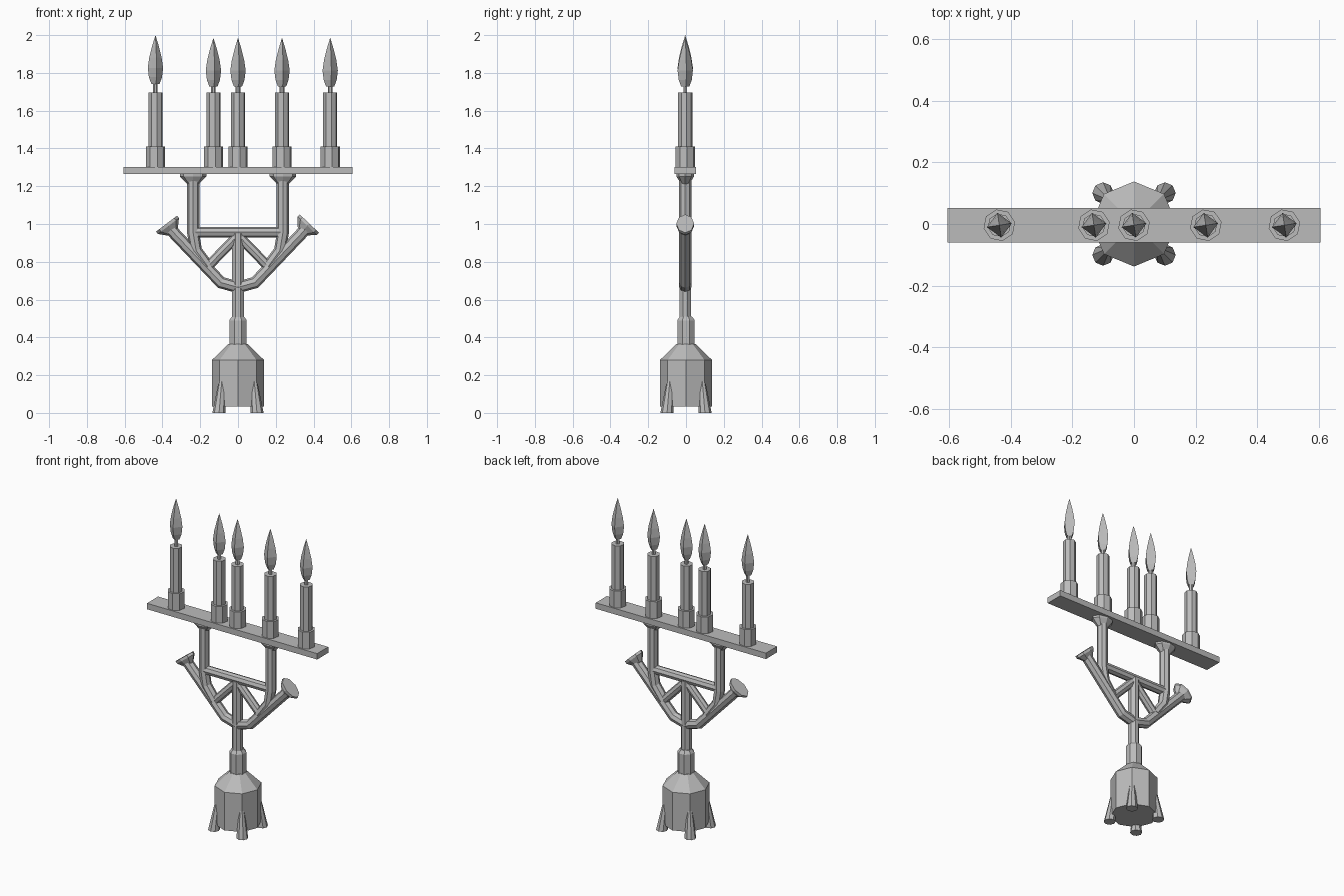
import bpy, bmesh, math
from mathutils import Matrix, Vector

cube = bpy.data.objects.get("Cube")
if cube:
    bpy.data.objects.remove(cube, do_unlink=True)

grey = bpy.data.materials.new("plain grey metal")
grey.use_nodes = True
grey.diffuse_color = (0.5, 0.5, 0.5, 1)
grey.node_tree.nodes["Principled BSDF"].inputs["Base Color"].default_value = (0.5, 0.5, 0.5, 1)

MID_Y = -0.004
TUBE = 0.032


def add_mesh(name, bm, matrix=Matrix()):
    bmesh.ops.remove_doubles(bm, verts=bm.verts, dist=1e-5)
    bmesh.ops.recalc_face_normals(bm, faces=bm.faces)
    bm.transform(matrix)
    mesh = bpy.data.meshes.new(name)
    bm.to_mesh(mesh)
    bm.free()
    mesh.materials.append(grey)
    obj = bpy.data.objects.new(name, mesh)
    bpy.context.collection.objects.link(obj)
    return obj


def lathe(name, profile, loc=(0, 0, 0), tilt=None, squash=1, turn=0, sides=8, fold=1):
    """Spin (radius, height) points into a faceted solid; fold pinches alternate corners."""
    bm = bmesh.new()
    rings = []
    for r, z in profile:
        ring = []
        for i in range(sides):
            a = turn + math.tau * i / sides
            k = r * (fold if i % 2 else 1)
            ring.append(bm.verts.new((k * math.cos(a), k * math.sin(a) * squash, z)))
        rings.append(ring)
    for low, high in zip(rings, rings[1:]):
        for i in range(sides):
            j = (i + 1) % sides
            bm.faces.new((low[i], low[j], high[j], high[i]))
    if profile[0][0] > 0:
        bm.faces.new(rings[0][::-1])
    if profile[-1][0] > 0:
        bm.faces.new(rings[-1])
    return add_mesh(name, bm, Matrix.Translation(loc) @ (tilt or Matrix()))


def tube(name, points, radius=TUBE):
    """Eight-sided pipe through (x, z) points in the candelabrum's plane."""
    curve = bpy.data.curves.new(name, 'CURVE')
    curve.dimensions = '3D'
    curve.bevel_depth = radius
    curve.bevel_resolution = 2
    curve.use_fill_caps = True
    spline = curve.splines.new('POLY')
    spline.use_smooth = False
    spline.points.add(len(points) - 1)
    for p, (x, z) in zip(spline.points, points):
        p.co = (x, MID_Y, z, 1)
    obj = bpy.data.objects.new(name, curve)
    bpy.context.collection.objects.link(obj)
    curve.materials.append(grey)
    return obj


# Bell-shaped base, collar and stem
lathe("base", [(0.138, 0.035), (0.138, 0.28), (0.05, 0.365)])
lathe("collar", [(0.05, 0.36), (0.05, 0.49), (0.035, 0.51)], turn=math.pi / 8)
lathe("stem", [(0.033, 0.5), (0.033, 0.95)], loc=(0, MID_Y, 0), turn=math.pi / 8)

# Four tapered feet leaning against the base
for i in range(4):
    a = math.pi / 4 + i * math.pi / 2
    out = Vector((math.cos(a), math.sin(a), 0))
    lean = Matrix.Shear('XY', 4, (-0.12 * out.x, -0.12 * out.y))
    lathe("foot", [(0.035, 0), (0.012, 0.205)], loc=out * 0.142, tilt=lean)

# Branching arms, struts and cross bar
tube("cross_bar", [(-0.235, 0.957), (0.235, 0.957)], 0.028)
tube("lower_arms", [(-0.36, 0.975), (-0.09, 0.69), (0, 0.665), (0.09, 0.69), (0.36, 0.975)])
cup = [(0.033, -0.055), (0.07, -0.016), (0.07, 0)]
for side, word in ((-1, "right"), (1, "left")):
    tube(word + "_upright", [(side * x, z) for x, z in
                             ((0.237, 1.25), (0.237, 0.95), (0.222, 0.86), (0.16, 0.775))])
    tube(word + "_strut", [(0, 0.94), (side * 0.16, 0.775)], 0.026)
    lathe(word + "_upper_cup", cup, loc=(side * 0.238, MID_Y, 1.268), squash=0.67)
    angle = 0.76 if side > 0 else -0.65
    lathe(word + "_end_cup", cup, loc=(side * 0.378, MID_Y, 1.002),
          tilt=Matrix.Rotation(angle, 4, 'Y'), squash=0.67)

# Long flat candle rail
bm = bmesh.new()
bmesh.ops.create_cube(bm, size=1, matrix=Matrix.Translation((0, MID_Y, 1.284))
                      @ Matrix.Diagonal((1.21, 0.113, 0.038, 1)))
add_mesh("candle_rail", bm)

# Candles with holders, wicks and folded flames
flame = [(0, 0.04), (0.022, 0), (0.035, 0.035), (0.041, 0.085),
         (0.033, 0.14), (0.018, 0.2), (0, 0.258)]
for x in (-0.437, -0.13, 0.0, 0.233, 0.488):
    spot = (x, MID_Y, 0)
    lathe("candle_holder", [(0.052, 1.3), (0.052, 1.41)], loc=spot, turn=0.2)
    lathe("candle", [(0.038, 1.4), (0.038, 1.695)], loc=spot, turn=0.2)
    lathe("wick", [(0.012, 1.69), (0.012, 1.78)], loc=spot, sides=6)
    base_z = 1.742 if x < -0.4 else 1.728
    lathe("flame", flame, loc=(x, MID_Y, base_z), turn=0.15, fold=0.7)
